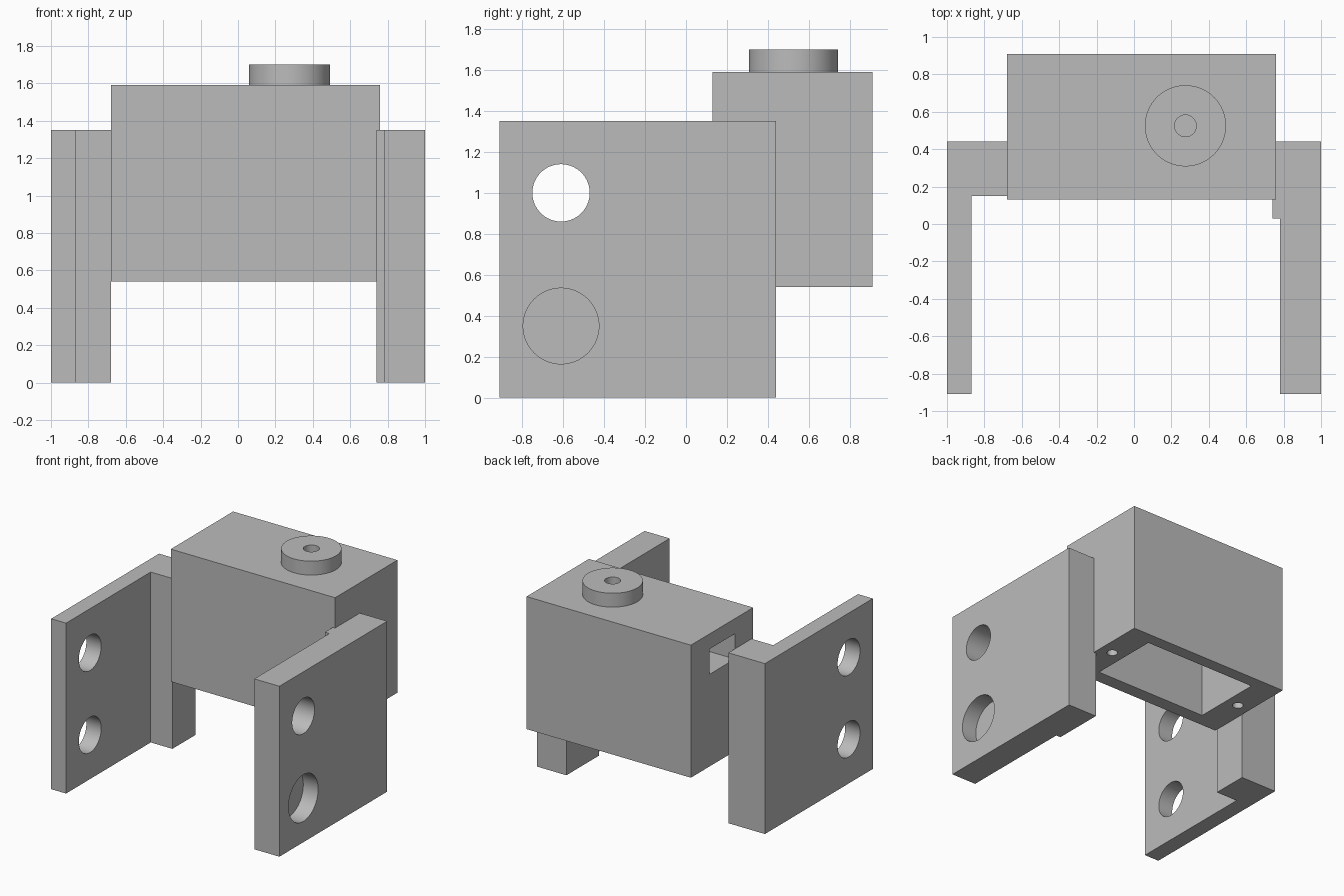
import bpy
import bmesh
import math
from mathutils import Matrix, Vector

if "Cube" in bpy.data.objects:
    bpy.data.objects.remove(bpy.data.objects["Cube"])

grey = bpy.data.materials.new("light_grey")
grey.use_nodes = True
grey.diffuse_color = (0.5, 0.5, 0.5, 1)
grey.node_tree.nodes["Principled BSDF"].inputs["Base Color"].default_value = (0.5, 0.5, 0.5, 1)


def add(name, bm):
    bmesh.ops.recalc_face_normals(bm, faces=bm.faces)
    mesh = bpy.data.meshes.new(name)
    bm.to_mesh(mesh)
    bm.free()
    mesh.materials.append(grey)
    obj = bpy.data.objects.new(name, mesh)
    bpy.context.collection.objects.link(obj)
    return obj


def box(name, low, high):
    low, high = Vector(low), Vector(high)
    bm = bmesh.new()
    bmesh.ops.create_cube(bm, size=1, matrix=Matrix.Translation((low + high) / 2)
                          @ Matrix.Diagonal((*(high - low), 1)))
    return add(name, bm)


def cylinder(name, centre, radius, depth, axis="Z"):
    turn = Matrix.Rotation(math.pi / 2, 4, "Y") if axis == "X" else Matrix.Identity(4)
    bm = bmesh.new()
    bmesh.ops.create_cone(bm, cap_ends=True, segments=64, radius1=radius, radius2=radius,
                          depth=depth, matrix=Matrix.Translation(centre) @ turn)
    return add(name, bm)


def prism(name, outline, height):
    bm = bmesh.new()
    face = bm.faces.new([bm.verts.new((x, y, 0)) for x, y in outline])
    top = bmesh.ops.extrude_face_region(bm, geom=[face])["geom"]
    bmesh.ops.translate(bm, vec=(0, 0, height),
                        verts=[v for v in top if isinstance(v, bmesh.types.BMVert)])
    return add(name, bm)


def activate(obj):
    bpy.ops.object.select_all(action="DESELECT")
    obj.select_set(True)
    bpy.context.view_layer.objects.active = obj


def cut(obj, *cutters):
    for cutter in cutters:
        mod = obj.modifiers.new("cut", "BOOLEAN")
        mod.operation = "DIFFERENCE"
        mod.solver = "EXACT"
        mod.object = cutter
        activate(obj)
        bpy.ops.object.modifier_apply(modifier=mod.name)
        bpy.data.objects.remove(cutter)
    activate(obj)
    bpy.ops.object.shade_smooth_by_angle(angle=math.radians(30))


PLATE_TOP = 1.35
HOLE_Y, UPPER_Z, LOWER_Z = -0.61, 1.0, 0.35

# Thin side plate with an inward flange and two through holes
right_plate = prism("right_side_plate", [(-1, -0.91), (-0.87, -0.91), (-0.87, 0.15),
                                         (-0.68, 0.15), (-0.68, 0.44), (-1, 0.44)], PLATE_TOP)
cut(right_plate, *[cylinder("hole_cutter", (-0.93, HOLE_Y, z), 0.14, 0.4, "X")
                   for z in (UPPER_Z, LOWER_Z)])

# Thick side plate with a through hole and a wide blind recess on its outside
left_plate = prism("left_side_plate", [(1, -0.91), (1, 0.44), (0.74, 0.44),
                                       (0.74, 0.03), (0.78, 0.03), (0.78, -0.91)], PLATE_TOP)
cut(left_plate, cylinder("hole_cutter", (0.9, HOLE_Y, UPPER_Z), 0.14, 0.5, "X"),
    cylinder("recess_cutter", (1.0, HOLE_Y, LOWER_Z), 0.185, 0.26, "X"))

# Housing, hollow from below, with a side window and two screw holes
housing = box("housing", (-0.68, 0.13, 0.54), (0.76, 0.91, 1.59))
cut(housing, box("cavity_cutter", (-0.46, 0.24, 0.4), (0.54, 0.81, 1.47)),
    box("window_cutter", (-0.8, 0.36, 1.27), (-0.4, 0.68, 1.47)),
    *[cylinder("screw_cutter", (x, 0.523, 0.54), 0.04, 0.6) for x in (-0.57, 0.65)])

# Round boss with a centre bore
boss = cylinder("boss", (0.275, 0.525, 1.645), 0.217, 0.11)
cut(boss, cylinder("bore_cutter", (0.275, 0.525, 1.65), 0.058, 0.4))
